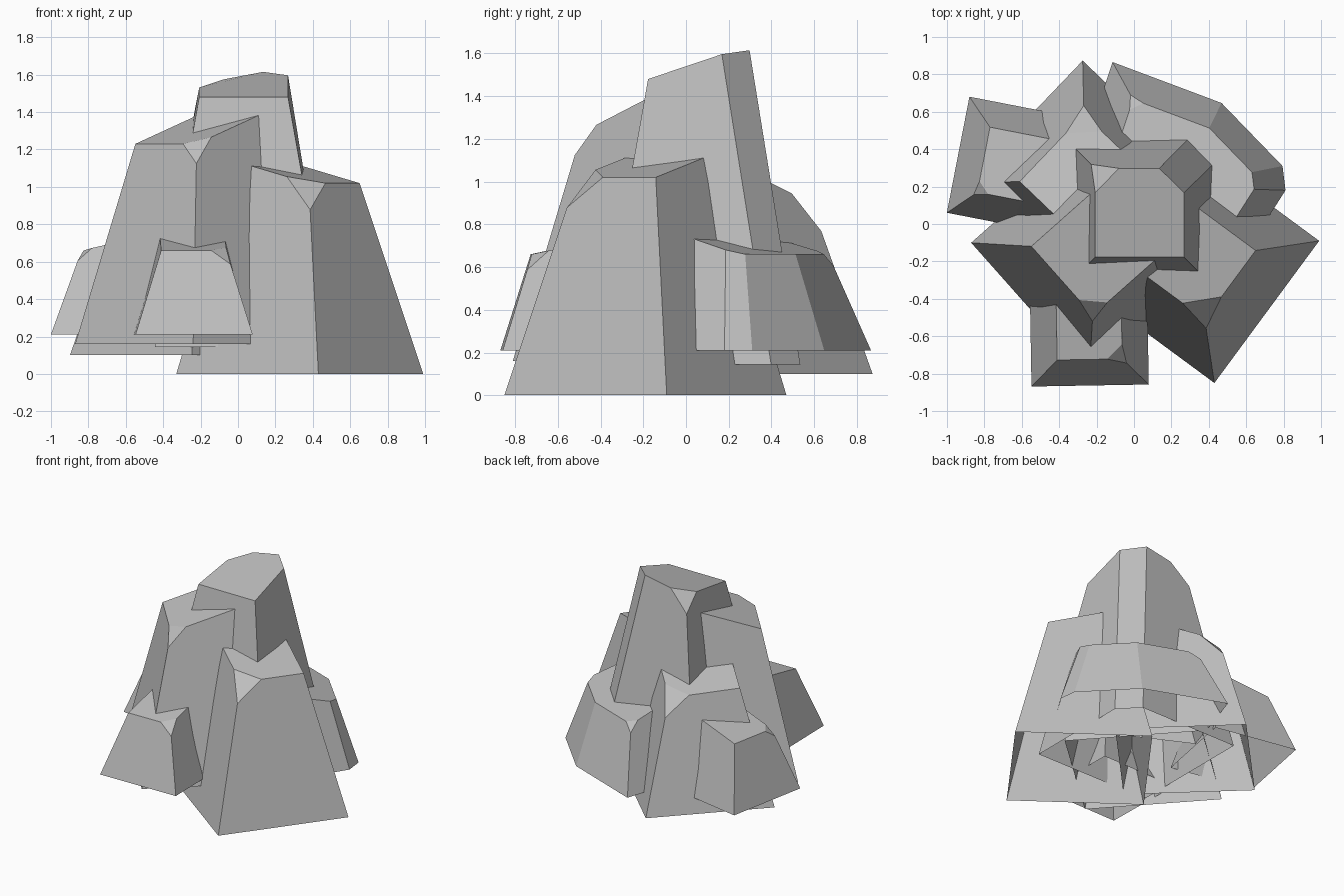
import bpy
import bmesh
from math import cos, sin, radians, sqrt
from mathutils import Vector

cube = bpy.data.objects.get("Cube")
if cube:
    bpy.data.objects.remove(cube, do_unlink=True)

# One plain stone colour
stone = bpy.data.materials.new("stone_grey")
stone.use_nodes = True
grey = (0.52, 0.52, 0.52, 1)
stone.diffuse_color = grey
shader = next(n for n in stone.node_tree.nodes if n.type == "BSDF_PRINCIPLED")
shader.inputs["Base Color"].default_value = grey
shader.inputs["Roughness"].default_value = 0.9


def square(centre, side, angle):
    """Footprint corners, counter-clockwise from the given direction."""
    radius = side / sqrt(2)
    turns = [radians(angle + 90 * k) for k in range(4)]
    return [Vector(centre) + radius * Vector((cos(t), sin(t))) for t in turns]


def rock(name, centre, footprint, taper, floor, heights, chips=None, bevel_edge=None):
    """Tapered open-bottomed block with a tilted top and chipped corners."""
    bm = bmesh.new()
    middle = Vector(centre)
    footprint = [Vector(p) for p in footprint]
    low = [bm.verts.new((p.x, p.y, floor)) for p in footprint]
    high = []
    for p, z in zip(footprint, heights):
        q = middle + (p - middle) * taper
        high.append(bm.verts.new((q.x, q.y, z)))
    n = len(low)
    for i in range(n):
        j = (i + 1) % n
        bm.faces.new((low[i], low[j], high[j], high[i]))
    bm.faces.new(high)
    bm.faces.new(low[::-1])

    # Flattened upright edge
    if bevel_edge:
        corner, width = bevel_edge
        edge = bm.edges.get((low[corner], high[corner]))
        bmesh.ops.bevel(bm, geom=[edge], offset=width, offset_type="OFFSET",
                        segments=1, profile=0.5, affect="EDGES")

    # Chipped top corners
    for corner, size in (chips or {}).items():
        bmesh.ops.bevel(bm, geom=[high[corner]], offset=size, offset_type="OFFSET",
                        segments=1, profile=0.5, affect="VERTICES")

    # Hollow underside
    bm.normal_update()
    under = [f for f in bm.faces if all(v.co.z < floor + 0.001 for v in f.verts)]
    bmesh.ops.delete(bm, geom=under, context="FACES")

    mesh = bpy.data.meshes.new(name)
    bm.to_mesh(mesh)
    bm.free()
    mesh.materials.append(stone)
    bpy.context.collection.objects.link(bpy.data.objects.new(name, mesh))


def block(name, centre, side, angle, *shape, **details):
    rock(name, centre, square(centre, side, angle), *shape, **details)


# Large rocks
block("front_right_rock", (0.33, -0.19), 0.944, -81.4, 0.485, 0,
      (1.02, 1.02, 1.13, 1.13), chips={0: 0.15})
block("front_left_rock", (-0.2, -0.14), 0.95, -93.4, 0.52, 0.16,
      (1.23, 1.4, 1.4, 1.23), chips={0: 0.11})
block("central_peak", (0.03, 0.06), 0.95, -135, 0.5, 0.145,
      (1.48, 1.48, 1.64, 1.55), chips={3: 0.13}, bevel_edge=(2, 0.135))
block("back_left_rock", (-0.26, 0.235), 0.903, 91.3, 0.55, 0.1,
      (0.9, 0.93, 1.07, 1.07), chips={0: 0.14})

# Small side rocks
block("left_boulder", (-0.63, 0.31), 0.632, 214, 0.56, 0.21,
      (0.66, 0.74, 0.74, 0.66), chips={0: 0.06})
block("front_boulder", (-0.24, -0.55), 0.627, -134, 0.555, 0.21,
      (0.66, 0.66, 0.735, 0.735), chips={1: 0.08})

# Many-sided boulder at the back
outline = [(-0.115, 0.866), (-0.3, 0.3), (0.6, -0.15),
           (0.81, 0.18), (0.794, 0.31), (0.468, 0.647)]
rock("back_right_boulder", (0.25, 0.2), outline[::-1], 0.7, 0.21,
     (0.66, 0.66, 0.68, 0.76, 0.78, 0.66), chips={5: 0.06})
